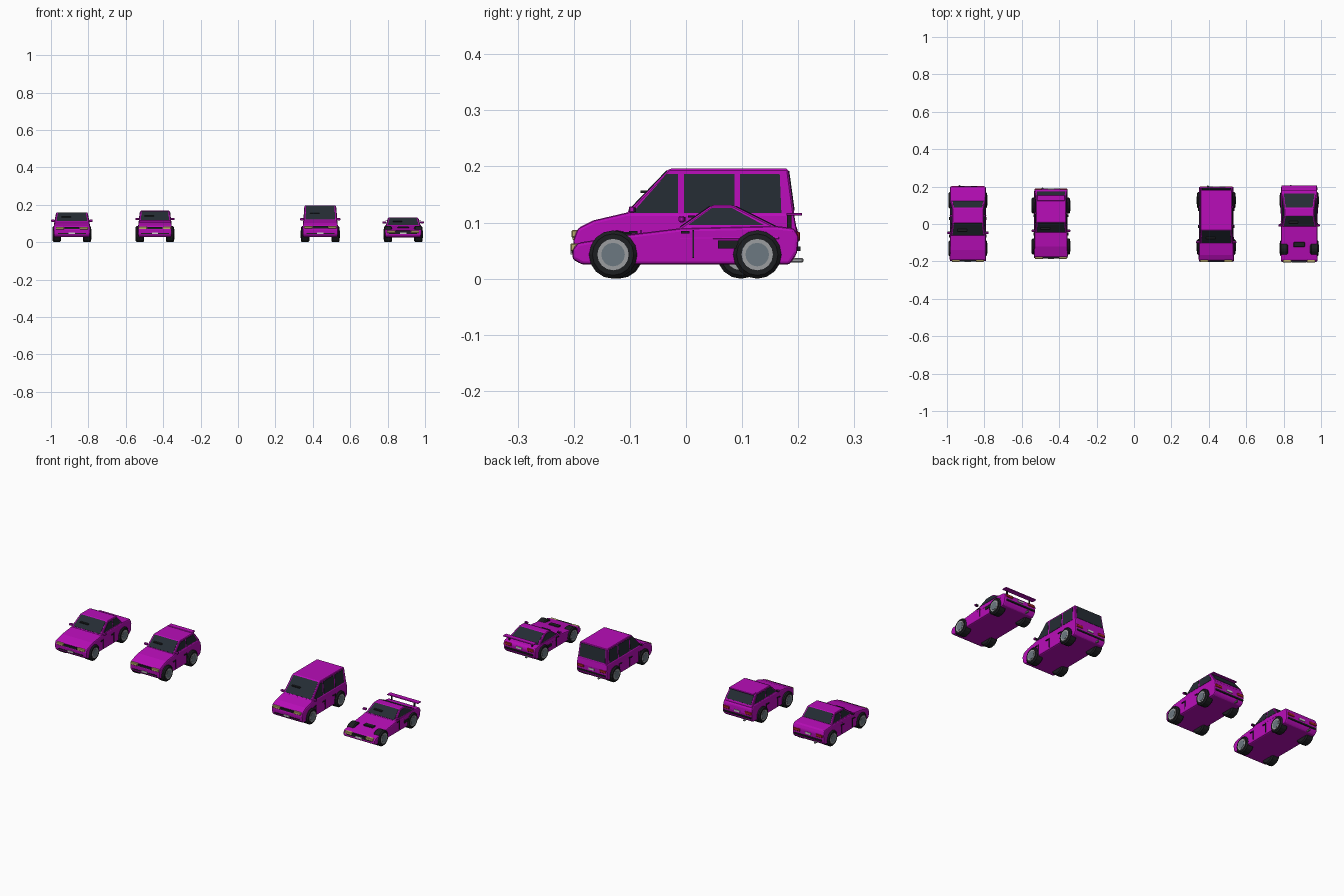
import bpy, bmesh, math
from mathutils import Vector, Matrix


def mat(name, *c):
    m = bpy.data.materials.new(name)
    m.diffuse_color = (*c, 1)
    return m


PAINT = mat("paint", 0.48, 0.004, 0.48)
GLASS = mat("glass", 0.018, 0.025, 0.034)
BLACK = mat("black", 0.012, 0.013, 0.015)
RIM = mat("rim", 0.33, 0.34, 0.35)
HUB = mat("hub", 0.15, 0.19, 0.22)
LAMP = mat("lamp", 0.5, 0.42, 0.15)
RED = mat("tail_red", 0.4, 0.02, 0.02)
PLATE = mat("plate_white", 0.6, 0.6, 0.6)


def finish(name, bm, m, bevel=0.0, seg=1):
    bmesh.ops.recalc_face_normals(bm, faces=bm.faces[:])
    me = bpy.data.meshes.new(name)
    bm.to_mesh(me)
    bm.free()
    me.materials.append(m)
    ob = bpy.data.objects.new(name, me)
    bpy.context.collection.objects.link(ob)
    if bevel:
        b = ob.modifiers.new("bevel", 'BEVEL')
        b.width, b.segments, b.limit_method = bevel, seg, 'ANGLE'
        b.angle_limit = math.radians(25)
    return ob


def loft(name, a, b, m, bevel=0.0, seg=1):
    """Solid between two matching polygons."""
    bm = bmesh.new()
    va = [bm.verts.new(p) for p in a]
    vb = [bm.verts.new(p) for p in b]
    bm.faces.new(va)
    bm.faces.new(vb)
    n = len(va)
    for i in range(n):
        bm.faces.new((va[i], va[(i + 1) % n], vb[(i + 1) % n], vb[i]))
    return finish(name, bm, m, bevel, seg)


def prism(name, cx, prof, hw, m, bevel=0.0, seg=1):
    """Side profile (y, z) with a half width that depends on z."""
    return loft(name, [(cx - hw(z), y, z) for y, z in prof],
                [(cx + hw(z), y, z) for y, z in prof], m, bevel, seg)


def box(name, x, y, z, sx, sy, sz, m, bevel=0.0):
    bm = bmesh.new()
    bmesh.ops.create_cube(bm, size=1, matrix=Matrix.Translation((x, y, z)) @ Matrix.Diagonal((sx, sy, sz, 1)))
    return finish(name, bm, m, bevel)


def disc(name, x, y, z, r, w, m, bevel=0.0):
    bm = bmesh.new()
    bmesh.ops.create_cone(bm, cap_ends=True, segments=16, radius1=r, radius2=r, depth=w,
                          matrix=Matrix.Translation((x, y, z)) @ Matrix.Rotation(math.pi / 2, 4, 'Y'))
    return finish(name, bm, m, bevel)


def side_window(name, cx, pts, hw, s):
    loft(name, [(cx + s * (hw(z) - 0.002), y, z) for y, z in pts],
         [(cx + s * (hw(z) + 0.0015), y, z) for y, z in pts], GLASS)


def screen(name, cx, p0, p1, hw):
    """Glass lying on the slope from p0 (low) to p1 (high)."""
    a, b = Vector(p0), Vector(p1)
    d = b - a
    n = Vector((-d.y, d.x)).normalized()
    if n.y < 0:
        n = -n
    ends = [a + d * 0.07, a + d * 0.95]

    def ring(k):
        lo, hi = [e + n * k for e in ends]
        wl, wh = hw(ends[0].y) - 0.009, hw(ends[1].y) - 0.009
        return [(cx - wl, *lo), (cx + wl, *lo), (cx + wh, *hi), (cx - wh, *hi)]
    loft(name, ring(-0.002), ring(0.0015), GLASS)


def car(tag, cx, half, body, cabin, windows, wheels, mirror, lamp_z, seam, top_half):
    front, back = min(p[0] for p in body), max(p[0] for p in body)
    prism(tag + "_body", cx, body, lambda z: half - 0.1 * abs(z - 0.065), PAINT, 0.006, 2)

    # cabin: low front, high front, high back, low back
    z0, z1 = cabin[0][1], cabin[1][1]

    def hw(z):
        return half - 0.007 + (top_half - half + 0.007) * (z - z0) / (z1 - z0)
    lo_f, lo_b = (cabin[0][0], z0 - 0.02), (cabin[3][0], z0 - 0.02)
    prism(tag + "_cabin", cx, [lo_f, *cabin, lo_b], hw, PAINT, 0.003)
    screen(tag + "_windscreen", cx, cabin[0], cabin[1], hw)
    screen(tag + "_rear_window", cx, cabin[3], cabin[2], hw)
    # wiper on the windscreen
    w = Vector(cabin[0]).lerp(Vector(cabin[1]), 0.45)
    box(tag + "_wiper", cx - 0.03, w.x - 0.003, w.y + 0.003, 0.05, 0.012, 0.004, BLACK)

    for s, side in ((-1, "left"), (1, "right")):
        for i, pts in enumerate(windows):
            side_window(f"{tag}_{side}_window_{i}", cx, pts, hw, s)
        # wheels
        for y, end in zip(wheels, ("front", "rear")):
            n = f"{tag}_{end}_{side}_"
            disc(n + "tyre", cx + s * 0.081, y, 0.043, 0.043, 0.044, BLACK, 0.006)
            disc(n + "rim", cx + s * 0.0925, y, 0.043, 0.028, 0.023, RIM)
            disc(n + "hub", cx + s * 0.093, y, 0.043, 0.021, 0.024, HUB)
        # mirror, door seam and handle
        box(f"{tag}_{side}_mirror", cx + s * (half + 0.002), *mirror, 0.02, 0.010, 0.011, PAINT, 0.002)
        box(f"{tag}_{side}_mirror_glass", cx + s * (half + 0.002), mirror[0] + 0.006, mirror[1],
            0.016, 0.003, 0.008, BLACK)
        for i, y in enumerate(seam):
            box(f"{tag}_{side}_door_seam_{i}", cx + s * (half - 0.002), y, 0.062, 0.004, 0.002, 0.05, BLACK)
            box(f"{tag}_{side}_handle_{i}", cx + s * (half - 0.001), y - 0.014, 0.083, 0.005, 0.015, 0.004, BLACK)
        # lamps
        box(f"{tag}_{side}_headlamp", cx + s * 0.064, front + 0.006, lamp_z, 0.044, 0.018, 0.014, LAMP, 0.002)
        box(f"{tag}_{side}_tail_lamp", cx + s * 0.068, back - 0.004, 0.076, 0.04, 0.013, 0.015, RED, 0.002)
    # grille, bumpers, plates, exhaust
    box(tag + "_grille", cx, front + 0.006, lamp_z, 0.08, 0.017, 0.011, BLACK)
    box(tag + "_front_plate", cx, front, 0.048, 0.034, 0.006, 0.010, PLATE)
    box(tag + "_front_bumper", cx, front + 0.006, 0.047, 0.15, 0.014, 0.005, BLACK)
    box(tag + "_rear_bumper", cx, back - 0.003, 0.053, 0.17, 0.012, 0.008, BLACK)
    box(tag + "_rear_plate", cx, back, 0.072, 0.034, 0.005, 0.010, PLATE)
    box(tag + "_exhaust", cx - 0.045, back - 0.004, 0.033, 0.010, 0.024, 0.008, RIM, 0.002)


# sedan
car("sedan", -0.888, 0.099,
    [(-0.185, 0.027), (-0.197, 0.04), (-0.199, 0.066), (-0.192, 0.085), (-0.14, 0.1), (-0.06, 0.11),
     (0.12, 0.113), (0.19, 0.108), (0.2, 0.085), (0.198, 0.045), (0.185, 0.027)],
    [(-0.062, 0.11), (0.008, 0.16), (0.085, 0.16), (0.125, 0.11)],
    [[(-0.042, 0.116), (0.01, 0.153), (0.04, 0.153), (0.04, 0.116)],
     [(0.047, 0.116), (0.047, 0.153), (0.082, 0.153), (0.111, 0.116)]],
    (-0.13, 0.127), (-0.048, 0.115), 0.075, (-0.05, 0.044), 0.083)

# hatchback
car("hatchback", -0.444, 0.092,
    [(-0.17, 0.027), (-0.181, 0.04), (-0.183, 0.068), (-0.176, 0.087), (-0.12, 0.107), (-0.045, 0.116),
     (0.165, 0.118), (0.182, 0.1), (0.186, 0.07), (0.182, 0.04), (0.17, 0.027)],
    [(-0.047, 0.114), (0.01, 0.167), (0.135, 0.167), (0.176, 0.114)],
    [[(-0.03, 0.12), (0.012, 0.16), (0.054, 0.16), (0.054, 0.12)],
     [(0.062, 0.12), (0.062, 0.16), (0.128, 0.16), (0.154, 0.12)]],
    (-0.12, 0.098), (-0.037, 0.124), 0.077, (-0.04, 0.058), 0.08)
box("hatchback_roof_spoiler", -0.444, 0.139, 0.167, 0.15, 0.03, 0.006, PAINT, 0.002)

# family van
car("van", 0.44, 0.096,
    [(-0.185, 0.027), (-0.198, 0.04), (-0.201, 0.068), (-0.193, 0.09), (-0.165, 0.104), (-0.105, 0.118),
     (0.192, 0.118), (0.198, 0.085), (0.197, 0.045), (0.185, 0.027)],
    [(-0.107, 0.116), (-0.03, 0.196), (0.182, 0.196), (0.193, 0.116)],
    [[(-0.096, 0.117), (-0.034, 0.187), (-0.014, 0.187), (-0.014, 0.117)],
     [(-0.004, 0.117), (-0.004, 0.187), (0.086, 0.187), (0.086, 0.117)],
     [(0.096, 0.117), (0.096, 0.187), (0.167, 0.187), (0.17, 0.117)]],
    (-0.123, 0.127), (-0.097, 0.123), 0.08, (-0.08, 0.0, 0.09), 0.084)

# sports car
car("sports_car", 0.883, 0.099,
    [(-0.185, 0.025), (-0.203, 0.035), (-0.202, 0.052), (-0.193, 0.064), (-0.1, 0.079), (-0.01, 0.09),
     (0.16, 0.094), (0.193, 0.09), (0.201, 0.075), (0.198, 0.045), (0.185, 0.025)],
    [(-0.014, 0.089), (0.046, 0.131), (0.084, 0.131), (0.168, 0.089)],
    [[(0.004, 0.096), (0.046, 0.126), (0.082, 0.126), (0.138, 0.096)]],
    (-0.13, 0.127), (-0.008, 0.106), 0.056, (0.013,), 0.08)
# hood scoop, fender vents, side intakes, rear wing
box("sports_car_hood_scoop", 0.883, -0.11, 0.079, 0.06, 0.026, 0.008, BLACK, 0.002)
box("sports_car_wing", 0.883, 0.193, 0.115, 0.19, 0.028, 0.005, PAINT, 0.001)
for s, side in ((-1, "left"), (1, "right")):
    box(f"sports_car_{side}_fender_vent", 0.883 + s * 0.083, -0.131, 0.072, 0.028, 0.024, 0.008, BLACK, 0.002)
    box(f"sports_car_{side}_intake", 0.883 + s * 0.097, 0.075, 0.061, 0.006, 0.036, 0.014, BLACK)
    box(f"sports_car_{side}_wing_post", 0.883 + s * 0.07, 0.184, 0.101, 0.005, 0.008, 0.027, BLACK)
